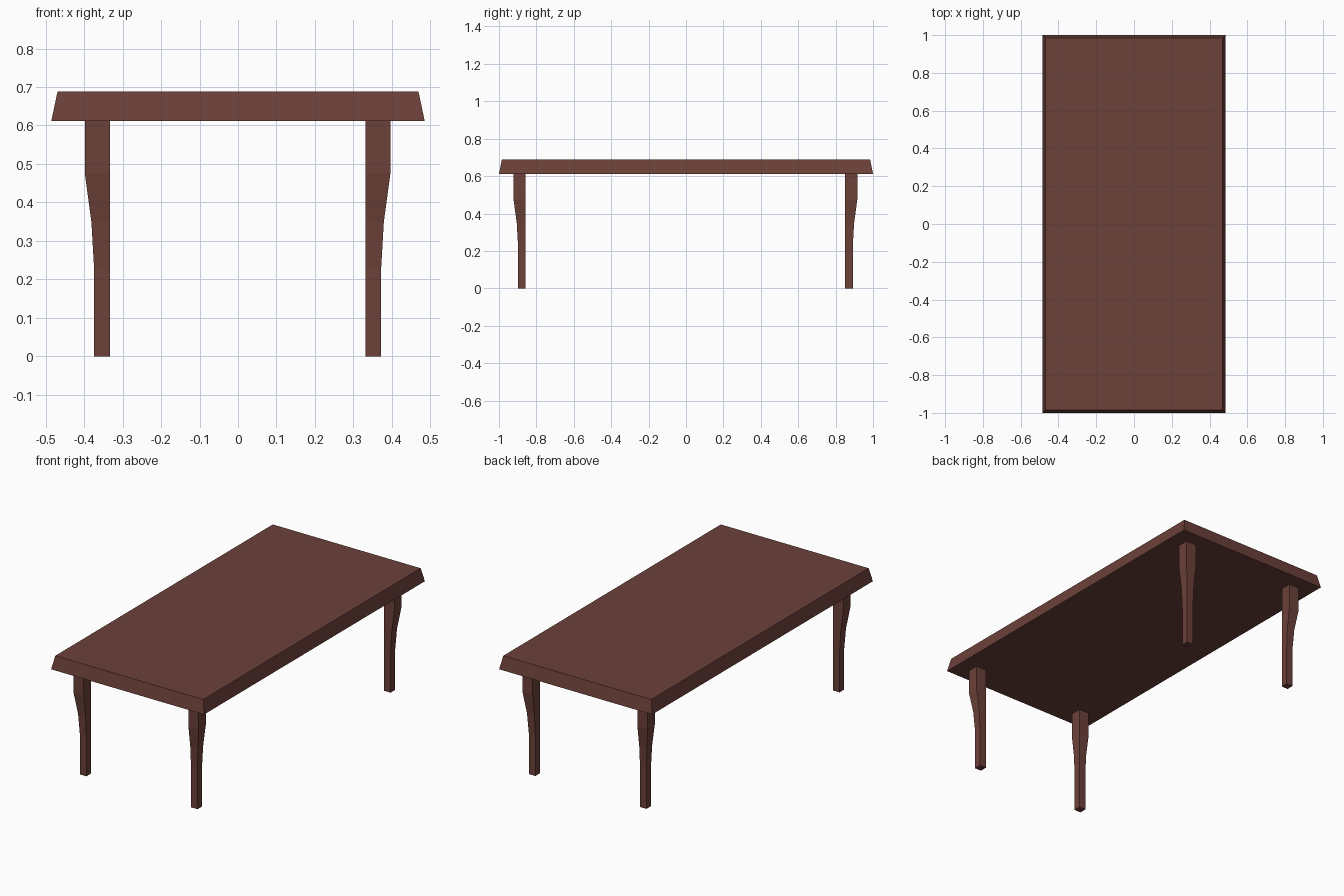
import bpy, bmesh

if "Cube" in bpy.data.objects:
    bpy.data.objects.remove(bpy.data.objects["Cube"])

wood = bpy.data.materials.new("dark red wood")
wood.diffuse_color = (0.15, 0.052, 0.041, 1)
wood.use_nodes = True
wood.node_tree.nodes["Principled BSDF"].inputs["Base Color"].default_value = wood.diffuse_color


def loft(name, rings):
    """Flat-faced solid through rectangles (x0, x1, y0, y1, z), bottom to top."""
    bm = bmesh.new()
    loops = [[bm.verts.new(p) for p in ((x0, y0, z), (x1, y0, z), (x1, y1, z), (x0, y1, z))]
             for x0, x1, y0, y1, z in rings]
    for a, b in zip(loops, loops[1:]):
        for i in range(4):
            j = (i + 1) % 4
            bm.faces.new((a[i], a[j], b[j], b[i]))
    bm.faces.new(loops[0][::-1])
    bm.faces.new(loops[-1])
    bmesh.ops.recalc_face_normals(bm, faces=bm.faces)
    me = bpy.data.meshes.new(name)
    bm.to_mesh(me)
    bm.free()
    me.materials.append(wood)
    ob = bpy.data.objects.new(name, me)
    bpy.context.collection.objects.link(ob)
    return ob


# Table top with sloping edges
loft("table_top", [(-0.485, 0.485, -1, 1, 0.612), (-0.469, 0.469, -0.985, 0.985, 0.688)])

# Legs: straight inner faces, outer faces flare out toward the top
INNER_X, INNER_Y = 0.332, 0.854
OFF_X, OFF_Y = -0.001, -0.003
profile = [(0.0, 0.041), (0.23, 0.041), (0.35, 0.048), (0.475, 0.065), (0.613, 0.065)]
for sx, side in ((-1, "left"), (1, "right")):
    for sy, end in ((-1, "front"), (1, "back")):
        rings = []
        for z, w in profile:
            xs = sorted((sx * INNER_X + OFF_X, sx * (INNER_X + w) + OFF_X))
            ys = sorted((sy * INNER_Y + OFF_Y, sy * (INNER_Y + w) + OFF_Y))
            rings.append((*xs, *ys, z))
        loft(f"{end}_{side}_leg", rings)
